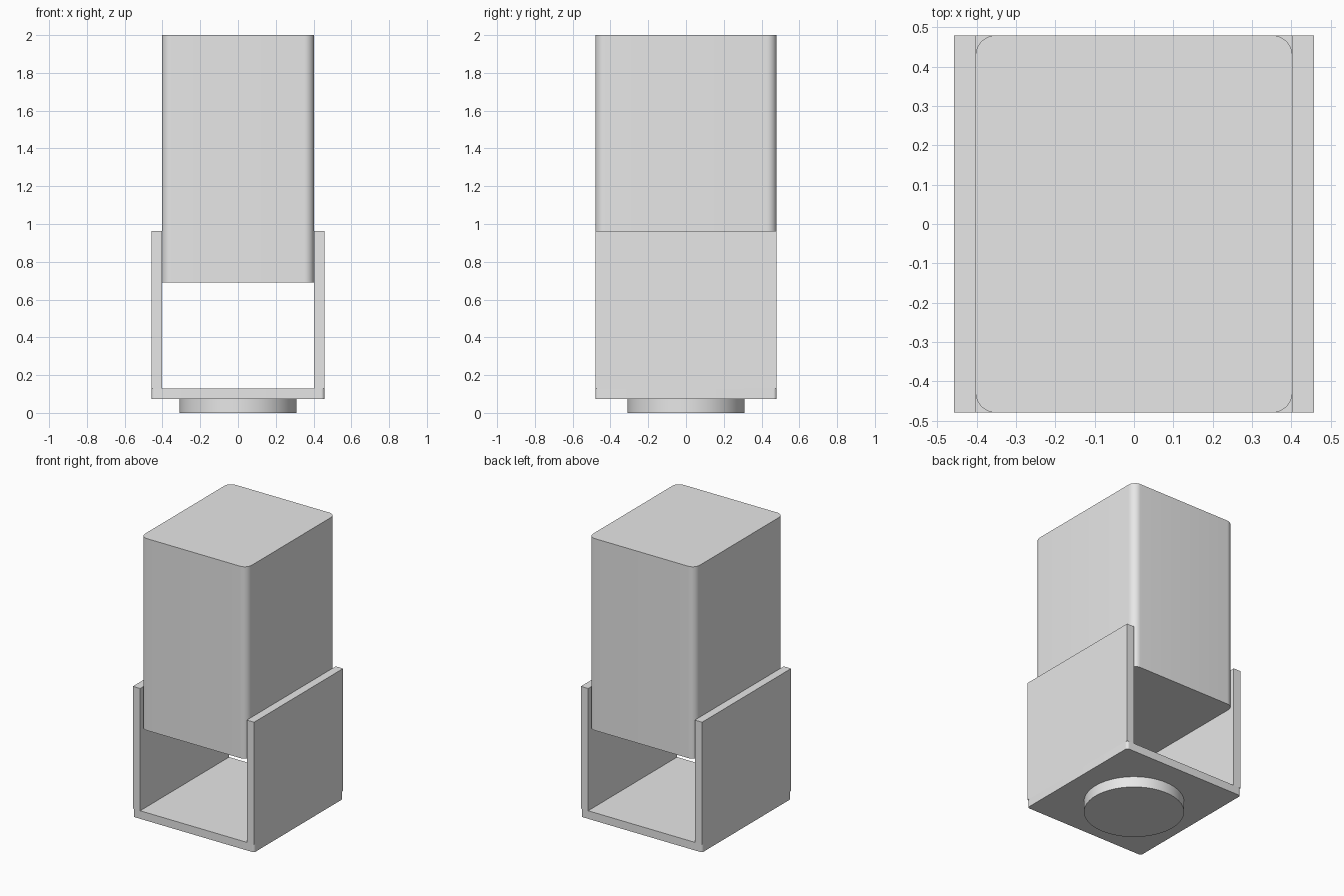
import bpy
import bmesh
import math

cube = bpy.data.objects.get("Cube")
if cube:
    bpy.data.objects.remove(cube, do_unlink=True)

# One plain grey for every part
grey = bpy.data.materials.new("light_grey")
grey.use_nodes = True
colour = (0.8, 0.8, 0.8, 1)
grey.diffuse_color = colour
grey.node_tree.nodes["Principled BSDF"].inputs["Base Color"].default_value = colour


def finish(bm, name):
    mesh = bpy.data.meshes.new(name)
    bm.to_mesh(mesh)
    bm.free()
    mesh.materials.append(grey)
    obj = bpy.data.objects.new(name, mesh)
    bpy.context.collection.objects.link(obj)
    bpy.ops.object.select_all(action="DESELECT")
    obj.select_set(True)
    bpy.context.view_layer.objects.active = obj
    bpy.ops.object.shade_smooth_by_angle(angle=math.radians(35))
    return obj


def block(name, x0, x1, depth, z0, z1, radius=0):
    """Box between the given limits, with optional rounded upright edges."""
    bm = bmesh.new()
    bmesh.ops.create_cube(bm, size=1)
    bmesh.ops.scale(bm, vec=(x1 - x0, depth, z1 - z0), verts=bm.verts)
    bmesh.ops.translate(bm, vec=((x0 + x1) / 2, 0, (z0 + z1) / 2), verts=bm.verts)
    if radius:
        upright = [e for e in bm.edges
                   if abs(e.verts[0].co.z - e.verts[1].co.z) > 0.01]
        bmesh.ops.bevel(bm, geom=upright, offset=radius, offset_type="OFFSET",
                        segments=10, profile=0.5, affect="EDGES")
    return finish(bm, name)


half_width, inner, depth = 0.458, 0.403, 0.96
base_bottom, base_top = 0.073, 0.128

# Tall body held between the side plates
block("body", -inner, inner, depth, 0.69, 2.0, radius=0.052)

# U-shaped cradle: base plate and two sides
block("base_plate", -half_width, half_width, depth, base_bottom, base_top, radius=0.018)
block("left_side_plate", inner, half_width, depth, base_top, 0.963)
block("right_side_plate", -half_width, -inner, depth, base_top, 0.963)

# Round foot under the base
bm = bmesh.new()
bmesh.ops.create_cone(bm, cap_ends=True, segments=64, radius1=0.31, radius2=0.31,
                      depth=base_bottom)
bmesh.ops.translate(bm, vec=(0, 0, base_bottom / 2), verts=bm.verts)
finish(bm, "round_foot")
